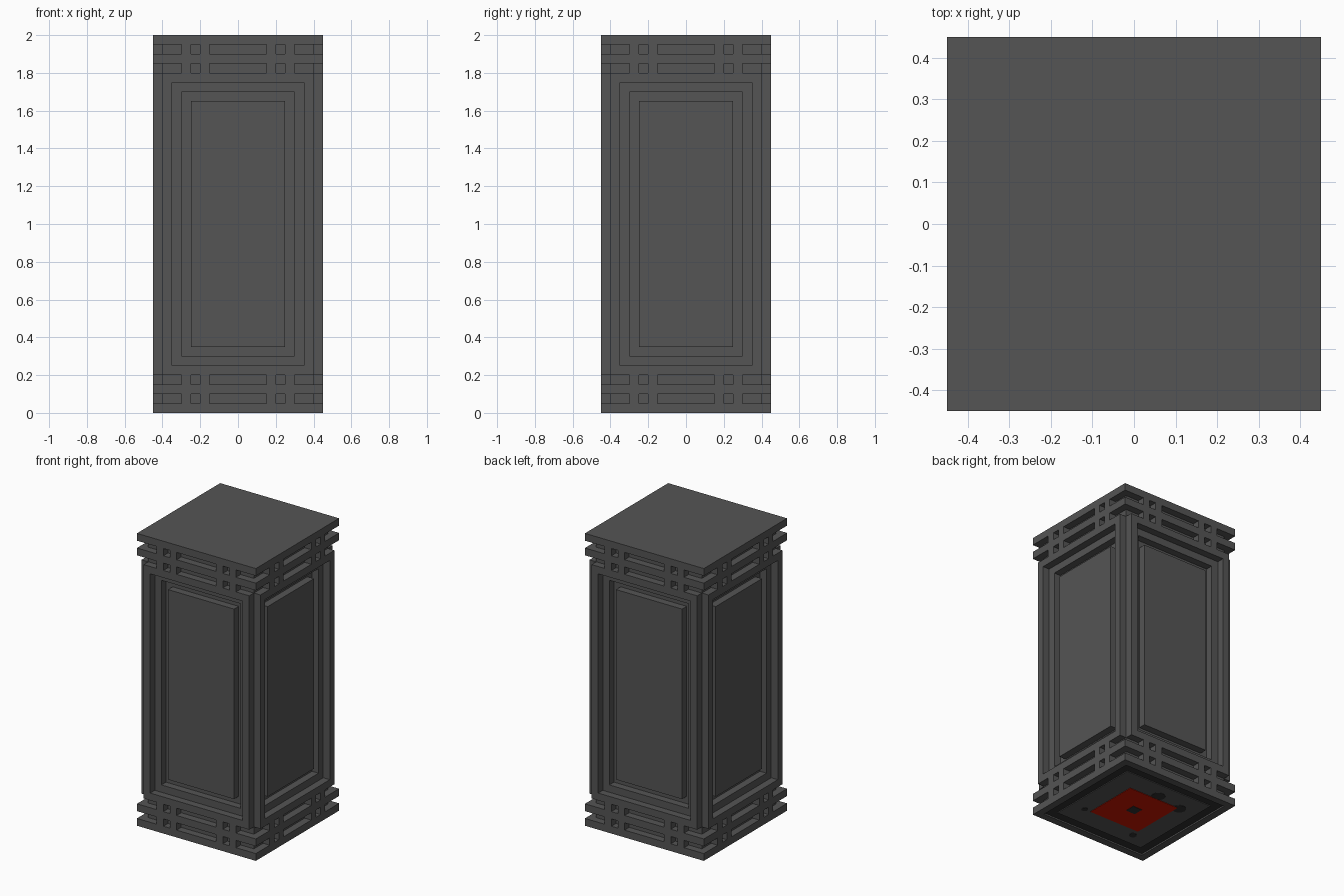
import bpy, bmesh, math
from mathutils import Matrix, Vector

cube = bpy.data.objects.get("Cube")
if cube:
    bpy.data.objects.remove(cube, do_unlink=True)


def material(name, rgb):
    m = bpy.data.materials.new(name)
    m.use_nodes = True
    m.diffuse_color = (*rgb, 1)
    bsdf = next(n for n in m.node_tree.nodes if n.type == 'BSDF_PRINCIPLED')
    bsdf.inputs["Base Color"].default_value = (*rgb, 1)
    return m


GREY = material("dark_grey", (0.09, 0.09, 0.09))
BLACK = material("black", (0.03, 0.03, 0.03))
RED = material("red", (0.60, 0.008, 0.0))


def add_box(bm, lo, hi):
    lo, hi = Vector(lo), Vector(hi)
    mat = Matrix.Translation((lo + hi) / 2) @ Matrix.Diagonal((*(hi - lo), 1))
    bmesh.ops.create_cube(bm, size=1, matrix=mat)


def add_frame(bm, outer, inner, near, far):
    """Rectangular ring in the xz plane; outer/inner are (half width, z0, z1)."""
    def loop(r, y):
        w, a, b = r
        return [bm.verts.new(p) for p in ((-w, y, a), (w, y, a), (w, y, b), (-w, y, b))]
    rings = [loop(outer, near), loop(inner, near), loop(inner, far), loop(outer, far)]
    for k in range(4):
        p, q = rings[k], rings[(k + 1) % 4]
        for i in range(4):
            j = (i + 1) % 4
            bm.faces.new((p[i], p[j], q[j], q[i]))
    bmesh.ops.recalc_face_normals(bm, faces=bm.faces)


def finish(bm, name, mat, turn=Matrix.Identity(4)):
    bmesh.ops.transform(bm, matrix=turn, verts=bm.verts)
    me = bpy.data.meshes.new(name)
    bm.to_mesh(me)
    bm.free()
    me.materials.append(mat)
    ob = bpy.data.objects.new(name, me)
    bpy.context.scene.collection.objects.link(ob)


def slab(name, half, z0, z1, mat=GREY):
    bm = bmesh.new()
    add_box(bm, (-half, -half, z0), (half, half, z1))
    finish(bm, name, mat)


# Core and the stacked plates at both ends
slab("core", 0.35, 0.20, 1.80)
slab("lower_core", 0.40, 0.05, 0.25)
slab("upper_core", 0.40, 1.75, 1.95)
slab("lower_plate", 0.45, 0.10, 0.15)
slab("upper_plate", 0.45, 1.85, 1.90)
slab("top_plate", 0.45, 1.95, 2.00)

# Four identical sides
for n, side in enumerate(("front", "left", "back", "right")):
    turn = Matrix.Rotation(n * math.pi / 2, 4, 'Z')

    # Raised outer frame, stopping short of the corners
    bm = bmesh.new()
    add_frame(bm, (0.40, 0.20, 1.80), (0.35, 0.25, 1.75), -0.45, -0.40)
    finish(bm, side + "_outer_frame", GREY, turn)

    # Inner frame, one step back
    bm = bmesh.new()
    add_frame(bm, (0.40, 0.20, 1.80), (0.30, 0.30, 1.70), -0.40, -0.35)
    finish(bm, side + "_inner_frame", GREY, turn)

    # Raised centre panel
    bm = bmesh.new()
    add_box(bm, (-0.25, -0.40, 0.35), (0.25, -0.35, 1.65))
    finish(bm, side + "_panel", GREY, turn)

    # Spacer blocks between the plates
    bm = bmesh.new()
    for z in (0.05, 0.15, 1.80, 1.90):
        for x in (-0.275, -0.175, 0.175, 0.275):
            add_box(bm, (x - 0.025, -0.45, z), (x + 0.025, -0.40, z + 0.05))
    finish(bm, side + "_spacer_blocks", GREY, turn)

# Underside: rim, dark groove, base panel and red plate with a dark centre
bm = bmesh.new()
add_frame(bm, (0.45, -0.45, 0.45), (0.40, -0.40, 0.40), -0.05, 0.0)
finish(bm, "base_rim", GREY, Matrix.Rotation(-math.pi / 2, 4, 'X'))
slab("base_groove", 0.40, 0.01, 0.05, BLACK)
slab("base_panel", 0.34, 0.005, 0.01)
slab("base_red_plate", 0.193, 0.002, 0.005, RED)
slab("base_centre_block", 0.035, 0.0, 0.002, BLACK)

# Dark fasteners around the red plate, partly tucked under its edge
bm = bmesh.new()
for x, y, r in ((0.24, -0.195, 0.022), (-0.20, -0.25, 0.025),
                (-0.01, 0.225, 0.045), (-0.21, 0.19, 0.045)):
    bmesh.ops.create_cone(bm, cap_ends=True, segments=12, radius1=r, radius2=r,
                          depth=0.002, matrix=Matrix.Translation((x, y, 0.004)))
finish(bm, "base_fasteners", BLACK)
